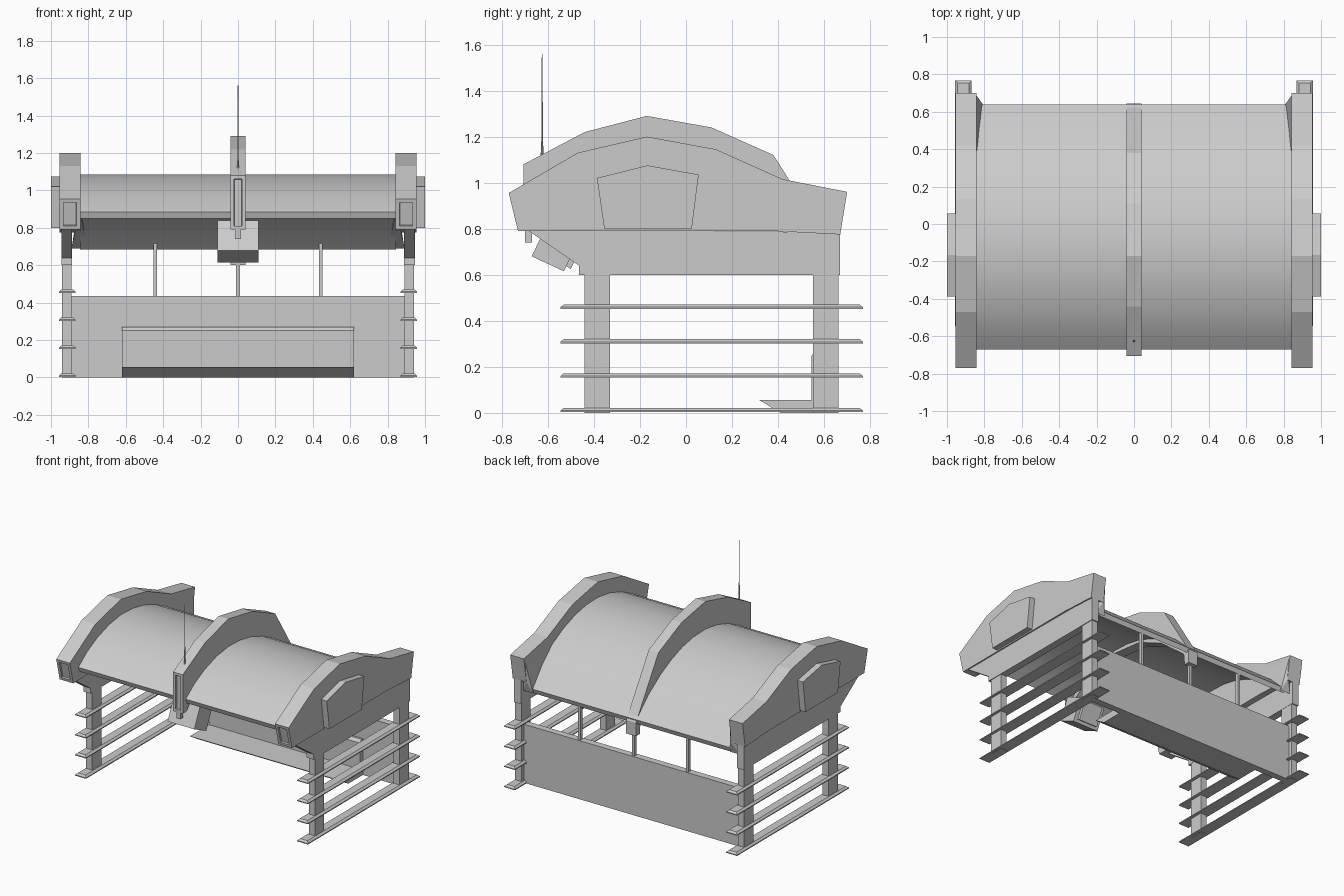
import bpy, bmesh, math
from mathutils import Vector

if "Cube" in bpy.data.objects:
    bpy.data.objects.remove(bpy.data.objects["Cube"])


def finish(name, bm, smooth=False):
    bmesh.ops.recalc_face_normals(bm, faces=bm.faces)
    me = bpy.data.meshes.new(name)
    bm.to_mesh(me)
    bm.free()
    ob = bpy.data.objects.new(name, me)
    bpy.context.collection.objects.link(ob)
    if smooth:
        bpy.context.view_layer.objects.active = ob
        ob.select_set(True)
        bpy.ops.object.shade_smooth_by_angle(angle=math.radians(35))
        ob.select_set(False)
    return ob


def profile(name, pts, x0, x1, slot=None, smooth=False):
    """Extrude a (y, z) outline along x; slot = (margin, depth) sinks a recess into the first edge's face."""
    bm = bmesh.new()
    a = [bm.verts.new((x0, y, z)) for y, z in pts]
    b = [bm.verts.new((x1, y, z)) for y, z in pts]
    bm.faces.new(a)
    bm.faces.new(b[::-1])
    n = len(pts)
    sides = [bm.faces.new((a[i], b[i], b[(i + 1) % n], a[(i + 1) % n])) for i in range(n)]
    bmesh.ops.recalc_face_normals(bm, faces=bm.faces)
    if slot:
        bmesh.ops.inset_region(bm, faces=[sides[0]], thickness=slot[0])
        bmesh.ops.inset_region(bm, faces=[sides[0]], thickness=0.002, depth=-slot[1])
    return finish(name, bm, smooth)


def box(name, x0, x1, y0, y1, z0, z1):
    return profile(name, [(y0, z0), (y0, z1), (y1, z1), (y1, z0)], x0, x1)


def hull(name, pts):
    bm = bmesh.new()
    for p in pts:
        bm.verts.new(p)
    bmesh.ops.convex_hull(bm, input=bm.verts)
    return finish(name, bm)


def rod(name, x, y, z0, z1, r0, r1):
    bm = bmesh.new()
    bmesh.ops.create_cone(bm, cap_ends=True, segments=8, radius1=r0, radius2=r1, depth=z1 - z0)
    bmesh.ops.translate(bm, verts=bm.verts, vec=(x, y, (z0 + z1) / 2))
    return finish(name, bm, True)


def mirrored(ob):
    ob.modifiers.new("mirror", 'MIRROR')
    return ob


# Curved roof sheet
roof = [(-0.67, 0.885), (-0.57, 0.96), (-0.45, 1.02), (-0.31, 1.065), (-0.17, 1.085), (-0.03, 1.08),
        (0.1, 1.055), (0.23, 1.01), (0.36, 0.945), (0.5, 0.85), (0.64, 0.72)]
under = [(y * 0.98, z - 0.035) for y, z in roof]
profile("roof", roof + under[::-1], -0.845, 0.845, smooth=True)

# Centre rib with a slot in its front face
rib = [(-0.705, 0.79), (-0.705, 1.08), (-0.44, 1.22), (-0.17, 1.29), (0.11, 1.24), (0.38, 1.12), (0.645, 0.70),
       (0.645, 0.60), (0.60, 0.60), (0.59, 0.69), (0.34, 0.89), (0.1, 1.0), (-0.17, 1.03), (-0.44, 0.96),
       (-0.63, 0.83), (-0.66, 0.79)]
profile("centre_rib", rib, -0.04, 0.04, slot=(0.027, 0.015))
box("rib_nub", -0.016, 0.016, -0.70, -0.67, 0.74, 0.80)

# Antenna
rod("antenna_base", 0, -0.625, 1.10, 1.16, 0.007, 0.005)
rod("antenna", 0, -0.625, 1.14, 1.56, 0.004, 0.0015)

# Tilted control box under the front of the rib
profile("control_box", [(-0.67, 0.68), (-0.53, 0.615), (-0.455, 0.775), (-0.595, 0.84)], -0.11, 0.11)
profile("control_box_lip", [(-0.525, 0.64), (-0.50, 0.625), (-0.44, 0.755), (-0.465, 0.77)], -0.08, 0.08)

# End frames, side badges and lower panels
end = [(-0.73, 0.79), (-0.77, 0.955), (-0.47, 1.13), (-0.17, 1.2), (0.13, 1.145), (0.42, 1.015),
       (0.70, 0.96), (0.67, 0.775), (0.38, 0.79)]
mirrored(profile("end_frame", end, 0.843, 0.955, slot=(0.03, 0.012)))
mirrored(profile("side_plate", [(-0.387, 1.02), (-0.167, 1.075), (0.055, 1.035), (0.025, 0.80), (-0.355, 0.80)],
                 0.95, 1.0))
mirrored(profile("lower_panel", [(-0.69, 0.795), (-0.465, 0.64), (-0.465, 0.60), (0.67, 0.60), (0.67, 0.785)],
                 0.888, 0.945))
mirrored(hull("rear_gusset", [(0.845, 0.36, 0.97), (0.845, 0.69, 0.95), (0.808, 0.64, 0.69),
                              (0.845, 0.67, 0.775), (0.89, 0.64, 0.69), (0.845, 0.36, 0.90)]))

# Legs
for tag, y in (("front", -0.385), ("rear", 0.607)):
    mirrored(box(tag + "_leg", 0.89, 0.94, y - 0.055, y + 0.055, 0, 0.61))

# Side slats, narrower on top
for i, z in enumerate((0.003, 0.153, 0.302, 0.452)):
    pts = []
    for zz, inset in ((z, 0), (z + 0.007, 0), (z + 0.019, 0.014)):
        for x in (0.868 + inset, 0.957 - inset):
            pts += [(x, -0.545 + inset, zz), (x, 0.768 - inset, zz)]
    mirrored(hull("side_slat_%d" % (i + 1), pts))

# Back panel and the posts that hold the roof edge
box("back_panel", -0.895, 0.895, 0.58, 0.63, 0, 0.435)
for i, (x, top) in enumerate(((-0.443, 0.73), (0, 0.62), (0.443, 0.73))):
    box("back_post_%d" % (i + 1), x - 0.01, x + 0.01, 0.595, 0.62, 0.43, top)

# Low bench with its backrest
profile("bench_seat", [(0.32, 0.055), (0.58, 0.055), (0.58, 0.0), (0.41, 0.0)], -0.62, 0.62)
profile("bench_back", [(0.546, 0.05), (0.546, 0.25), (0.565, 0.27), (0.585, 0.27), (0.585, 0.05)], -0.62, 0.62)
